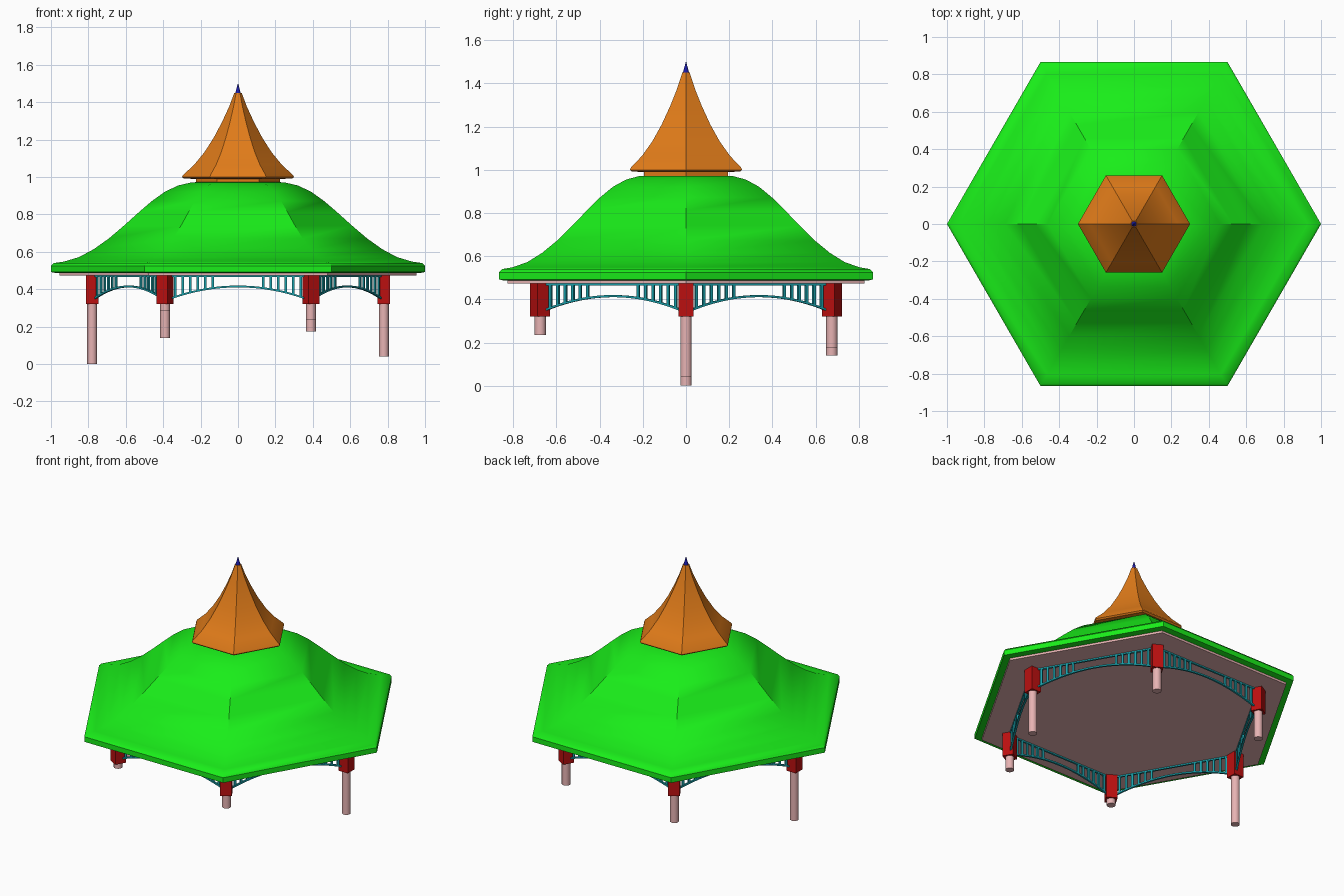
import bpy, bmesh, math
from mathutils import Vector, Matrix

if "Cube" in bpy.data.objects:
    bpy.data.objects.remove(bpy.data.objects["Cube"])


def material(name, rgb):
    m = bpy.data.materials.new(name)
    m.diffuse_color = (*rgb, 1)
    m.use_nodes = True
    m.node_tree.nodes["Principled BSDF"].inputs["Base Color"].default_value = m.diffuse_color
    return m


GREEN = material("green", (0.01, 0.85, 0.01))
ORANGE = material("orange", (0.75, 0.2, 0.01))
NAVY = material("navy", (0.01, 0.01, 0.4))
PINK = material("pink", (0.8, 0.45, 0.45))
RED = material("red", (0.5, 0.005, 0.005))
TEAL = material("teal", (0.01, 0.35, 0.4))


def finish(name, bm, mat, smooth=None):
    bmesh.ops.recalc_face_normals(bm, faces=bm.faces[:])
    me = bpy.data.meshes.new(name)
    bm.to_mesh(me)
    bm.free()
    ob = bpy.data.objects.new(name, me)
    bpy.context.collection.objects.link(ob)
    me.materials.append(mat)
    if smooth:
        bpy.ops.object.select_all(action='DESELECT')
        ob.select_set(True)
        bpy.context.view_layer.objects.active = ob
        bpy.ops.object.shade_smooth_by_angle(angle=math.radians(smooth))
    return ob


def lathe(name, profile, sides, mat, centre=(0, 0), smooth=None):
    """Stack of regular polygons through (radius, z) points, capped at both ends."""
    bm = bmesh.new()
    rings = [[bm.verts.new((centre[0] + r * math.cos(math.tau * i / sides),
                            centre[1] + r * math.sin(math.tau * i / sides), z))
              for i in range(sides)] for r, z in profile]
    for a, b in zip(rings, rings[1:]):
        for i in range(sides):
            j = (i + 1) % sides
            bm.faces.new((a[i], a[j], b[j], b[i]))
    bm.faces.new(rings[0])
    bm.faces.new(rings[-1])
    return finish(name, bm, mat, smooth)


def add_box(bm, centre, size, angle):
    bmesh.ops.create_cube(bm, size=1, matrix=Matrix.Translation(centre)
                          @ Matrix.Rotation(angle, 4, 'Z')
                          @ Matrix.Diagonal((*size, 1)))


# Bell-shaped hexagonal roof and the ceiling slab under it
lathe("roof", [(0.98, 0.488), (1, 0.492), (1, 0.525), (0.985, 0.54), (0.93, 0.548),
               (0.85, 0.572), (0.77, 0.615), (0.69, 0.672), (0.61, 0.74), (0.53, 0.812),
               (0.46, 0.872), (0.39, 0.922), (0.32, 0.955), (0.25, 0.971), (0.18, 0.975)],
      6, GREEN, smooth=40)
lathe("ceiling", [(0.955, 0.474), (0.955, 0.492)], 6, PINK)

# Flared spire with a neck, and its pointed tip
lathe("spire", [(0.225, 0.97), (0.225, 0.99), (0.29, 0.992), (0.3, 1.0), (0.295, 1.01),
                (0.235, 1.065), (0.18, 1.132), (0.13, 1.21), (0.085, 1.295),
                (0.048, 1.375), (0.02, 1.45)], 6, ORANGE, smooth=30)
lathe("spire_tip", [(0.026, 1.405), (0.001, 1.5)], 24, NAVY, smooth=40)

# Columns of stepped lengths with square red capitals
R = 0.78
BOTTOMS = [0.04, 0.175, 0.14, 0.0, 0.285, 0.235]
corners = []
for i, bottom in enumerate(BOTTOMS):
    a = math.tau * i / 6
    x, y = R * math.cos(a), R * math.sin(a)
    corners.append(Vector((x, y, 0)))
    lathe(f"column_{i + 1}", [(0.026, bottom), (0.026, 0.34)], 24, PINK, (x, y), 40)
    bm = bmesh.new()
    add_box(bm, (x, y, 0.398), (0.068, 0.068, 0.156), a)
    finish(f"capital_{i + 1}", bm, RED)


# Arched brackets with balusters between the columns
def arch_z(t):
    return 0.415 - 0.075 * (t / 0.39) ** 2


for i in range(6):
    p, q = corners[i], corners[(i + 1) % 6]
    mid, d = (p + q) / 2, (q - p).normalized()
    n = Vector((-d.y, d.x, 0))
    ang = math.atan2(d.y, d.x)
    bm = bmesh.new()
    # top rail
    add_box(bm, mid + Vector((0, 0, 0.47)), (0.74, 0.012, 0.01), ang)
    # curved lower rail
    rings = []
    for k in range(25):
        t = -0.37 + 0.74 * k / 24
        c = mid + d * t + Vector((0, 0, arch_z(t)))
        rings.append([bm.verts.new(c + n * u + Vector((0, 0, v))) for u, v in
                      ((-0.006, -0.005), (0.006, -0.005), (0.006, 0.005), (-0.006, 0.005))])
    for a, b in zip(rings, rings[1:]):
        for k in range(4):
            j = (k + 1) % 4
            bm.faces.new((a[k], a[j], b[j], b[k]))
    bm.faces.new(rings[0])
    bm.faces.new(rings[-1])
    # balusters
    for s in (-1, 1):
        for k in range(6):
            t = s * (0.135 + 0.04 * k)
            z0 = arch_z(t)
            add_box(bm, mid + d * t + Vector((0, 0, (z0 + 0.472) / 2)),
                    (0.014, 0.01, 0.472 - z0), ang)
    finish(f"bracket_{i + 1}", bm, TEAL)
